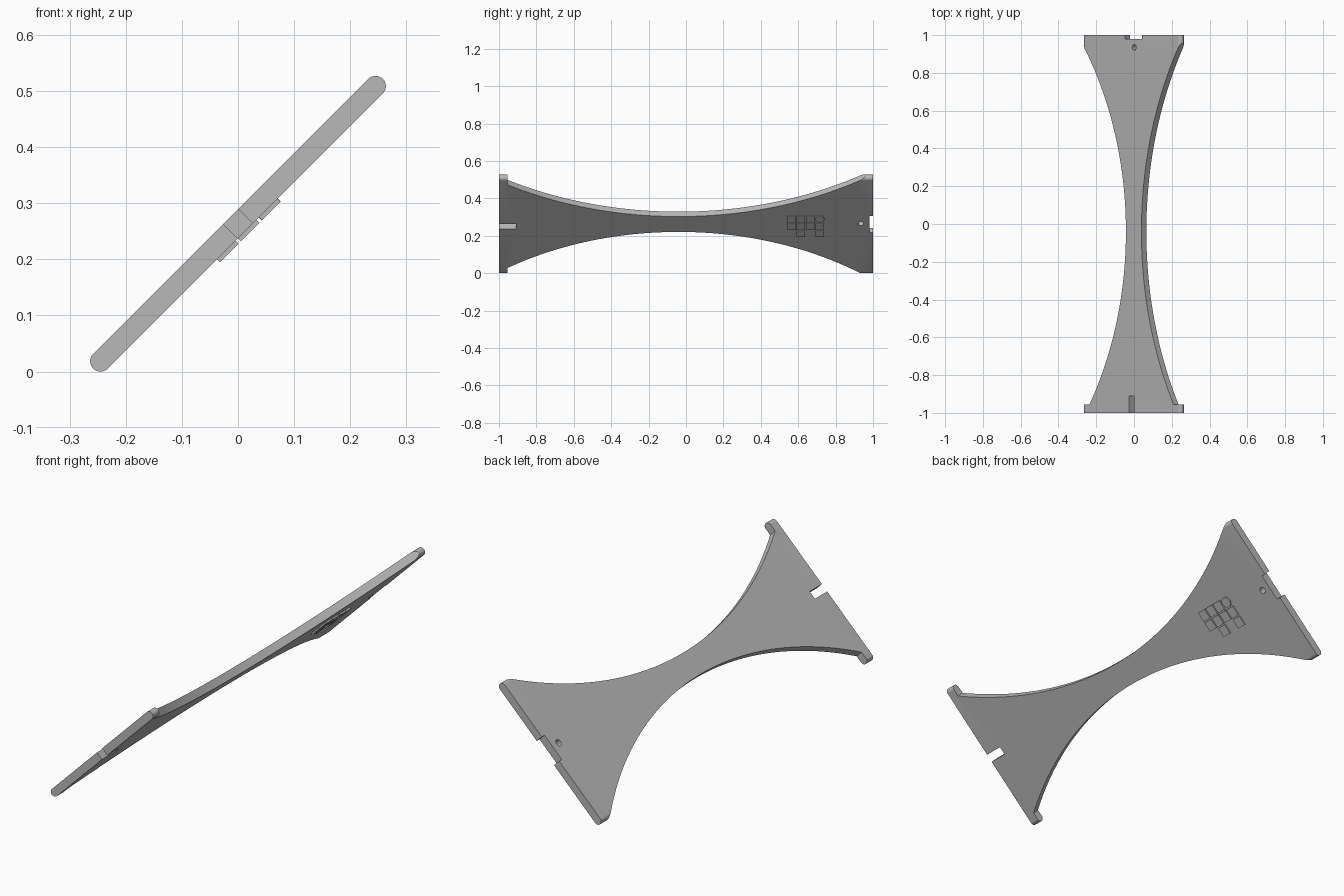
import bpy, math
from mathutils import Matrix

cube = bpy.data.objects.get("Cube")
if cube:
    bpy.data.objects.remove(cube, do_unlink=True)

R = 0.0185          # half thickness of the plate, also its edge radius
HALF = 0.3465       # distance from centre line to the edge rounding centre
TILT = Matrix.Translation((0, 0, 0.2635)) @ Matrix.Rotation(-math.pi / 4, 4, 'Y')

grey = bpy.data.materials.new("plain_grey")
grey.use_nodes = True
grey.diffuse_color = (0.48, 0.48, 0.48, 1)
grey.node_tree.nodes["Principled BSDF"].inputs["Base Color"].default_value = (0.48, 0.48, 0.48, 1)


def prism(name, outline, lo, hi, place):
    """Extrude a closed outline from lo to hi; place maps (a, b, depth) to xyz."""
    n = len(outline)
    verts = [place(a, b, d) for d in (lo, hi) for a, b in outline]
    faces = [list(range(n))[::-1], list(range(n, 2 * n))]
    faces += [[i, (i + 1) % n, n + (i + 1) % n, n + i] for i in range(n)]
    mesh = bpy.data.meshes.new(name)
    mesh.from_pydata(verts, [], faces)
    mesh.materials.append(grey)
    obj = bpy.data.objects.new(name, mesh)
    bpy.context.collection.objects.link(obj)
    # make the normals point outward
    import bmesh
    bm = bmesh.new()
    bm.from_mesh(mesh)
    bmesh.ops.recalc_face_normals(bm, faces=bm.faces)
    bm.to_mesh(mesh)
    bm.free()
    obj.matrix_world = TILT
    return obj


def flat(a, b, d):
    return (a, b, d)


def along(a, b, d):
    return (a, d, b)


def rect(x0, x1, y0, y1):
    return [(x0, y0), (x1, y0), (x1, y1), (x0, y1)]


def circle(x, y, r, n=32):
    return [(x + r * math.cos(t * math.tau / n), y + r * math.sin(t * math.tau / n)) for t in range(n)]


def waist(side, narrow, radius, steps=64):
    """Outline that removes everything outside one concave long side."""
    y0, y1, mid = -0.955, 0.965, -0.04
    pts = []
    for i in range(steps + 1):
        y = y0 + (y1 - y0) * i / steps
        x = narrow + radius - math.sqrt(radius ** 2 - (y - mid) ** 2)
        pts.append((side * x, y))
    return pts + [(side * 0.6, y1), (side * 0.6, y0)]


# Plate with fully rounded long edges
section = []
for side in (0, 1):
    for i in range(17):
        t = -math.pi / 2 + math.pi * (side + i / 16)
        section.append(((HALF if side == 0 else -HALF) + R * math.cos(t), R * math.sin(t)))
plate = prism("plate", section, -1, 1, along)

# Concave sides, front slot, back notch and pin hole
cuts = [
    waist(1, 0.074, 1.86),
    waist(-1, 0.042, 1.67),
    rect(-0.019, 0.019, -1.1, -0.91),
    rect(-0.048, 0.078, 0.98, 1.1),
    circle(0.02, 0.935, 0.015),
]
bpy.context.view_layer.objects.active = plate
for outline in cuts:
    cutter = prism("cutter", outline, -0.1, 0.1, flat)
    cutter.hide_render = True
    mod = plate.modifiers.new("cut", 'BOOLEAN')
    mod.operation = 'DIFFERENCE'
    mod.solver = 'EXACT'
    mod.object = cutter
    bpy.context.view_layer.update()
    bpy.ops.object.modifier_apply(modifier=mod.name)
    bpy.data.objects.remove(cutter, do_unlink=True)

# Raised buttons on the underside, one of them round
parts = [plate]
for row, columns in enumerate([(0, 1, 2, 3), (0, 1, 2, 3), (1, 3)]):
    for col in columns:
        x, y = 0.058 - 0.053 * row, 0.563 + 0.051 * col
        if (row, col) == (0, 3):
            name, outline = "round_button", circle(x, y, 0.024)
        else:
            name, outline = "square_button", rect(x - 0.0235, x + 0.0235, y - 0.0225, y + 0.0225)
        parts.append(prism(name, outline, -0.026, -R + 0.003, flat))

# Smooth curved faces while keeping the edges sharp
bpy.ops.object.select_all(action='DESELECT')
for part in parts:
    part.select_set(True)
bpy.context.view_layer.objects.active = plate
bpy.ops.object.shade_smooth_by_angle(angle=math.radians(30))
